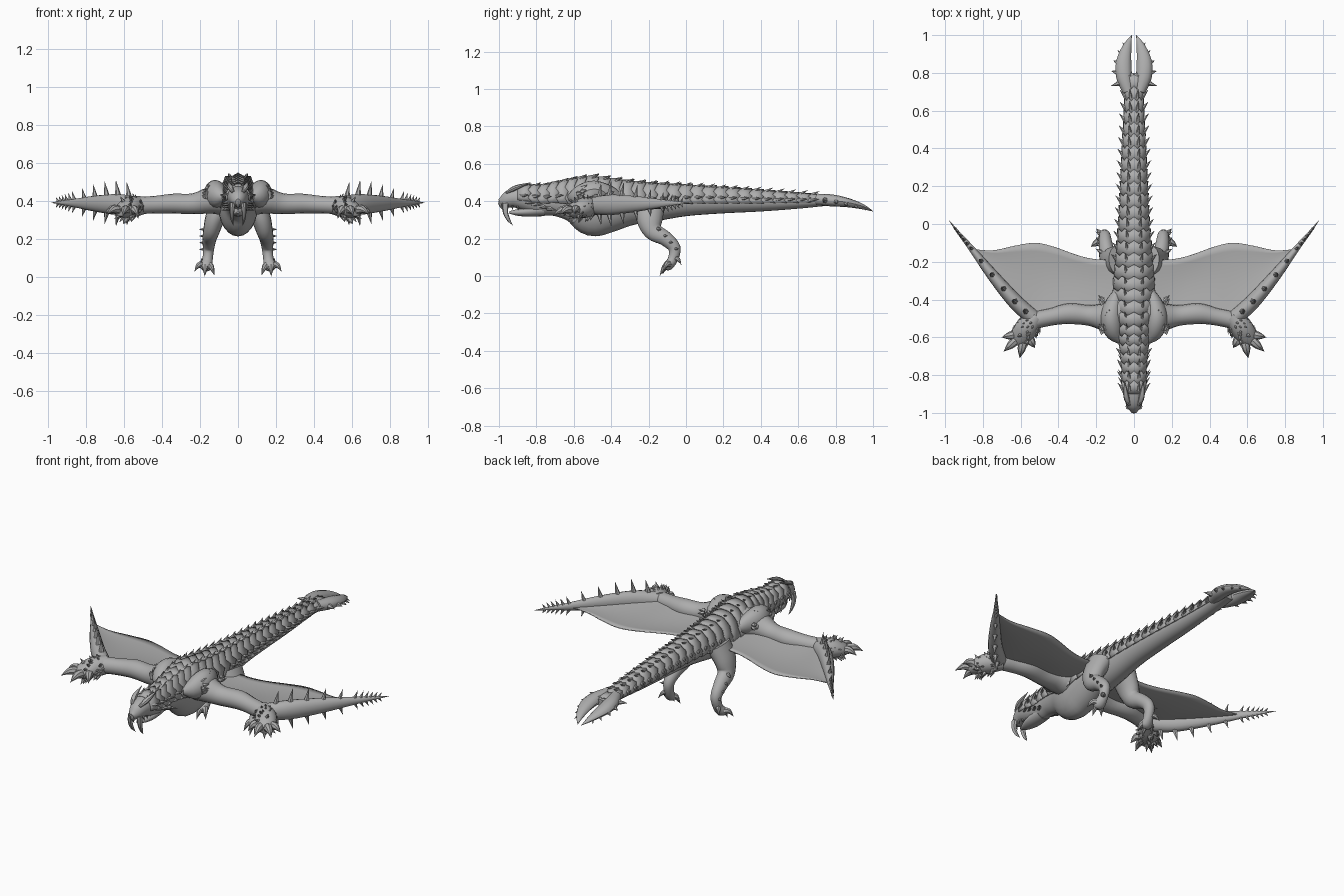
import bpy, bmesh, math, random
from mathutils import Vector

random.seed(4)
if "Cube" in bpy.data.objects:
    bpy.data.objects.remove(bpy.data.objects["Cube"], do_unlink=True)

# One stone grey for the whole creature
hide_grey = bpy.data.materials.new("hide_grey")
hide_grey.use_nodes = True
GREY = (0.42, 0.42, 0.42, 1)
hide_grey.diffuse_color = GREY
hide_grey.node_tree.nodes["Principled BSDF"].inputs["Base Color"].default_value = GREY
parts = []


def add_part(name, verts, faces, mirror=False, thickness=0):
    mesh = bpy.data.meshes.new(name)
    mesh.from_pydata([tuple(v) for v in verts], [], faces)
    bm = bmesh.new()
    bm.from_mesh(mesh)
    bmesh.ops.recalc_face_normals(bm, faces=bm.faces)
    bm.to_mesh(mesh)
    bm.free()
    mesh.materials.append(hide_grey)
    obj = bpy.data.objects.new(name, mesh)
    bpy.context.collection.objects.link(obj)
    if thickness:
        solid = obj.modifiers.new("thickness", 'SOLIDIFY')
        solid.thickness = thickness
        solid.offset = 0
    if mirror:
        obj.modifiers.new("mirror", 'MIRROR').use_mirror_merge = False
    parts.append(obj)
    return obj


def refine(rows, steps=4):
    """Catmull-Rom interpolation of rows of any width."""
    out = []
    last = len(rows) - 1
    for i in range(last):
        p0, p1, p2, p3 = (rows[max(0, min(last, i + k))] for k in (-1, 0, 1, 2))
        for s in range(steps):
            t = s / steps
            out.append([b + t * (c - a) / 2 + t * t * (a - 2.5 * b + 2 * c - d / 2)
                        + t ** 3 * (3 * b - a - 3 * c + d) / 2
                        for a, b, c, d in zip(p0, p1, p2, p3)])
    return out + [list(rows[-1])]


def loft(name, rows, ref=(0, 0, 1), sides=16, mirror=True):
    """Rows are x, y, z, side radius, up radius."""
    path = refine(rows)
    verts, faces = [], []
    for i, row in enumerate(path):
        ahead, behind = path[min(i + 1, len(path) - 1)], path[max(i - 1, 0)]
        tangent = (Vector(ahead[:3]) - Vector(behind[:3])).normalized()
        side = tangent.cross(Vector(ref)).normalized()
        up = side.cross(tangent)
        for k in range(sides):
            a = math.tau * k / sides
            verts.append(Vector(row[:3]) + side * math.cos(a) * max(row[3], .001)
                         + up * math.sin(a) * max(row[4], .001))
    for i in range(len(path) - 1):
        for k in range(sides):
            n = (k + 1) % sides
            faces.append((i * sides + k, i * sides + n, (i + 1) * sides + n, (i + 1) * sides + k))
    faces.append(tuple(range(sides)))
    faces.append(tuple(range(len(verts) - sides, len(verts))))
    return add_part(name, verts, faces, mirror)


def spikes(name, items, sides=6):
    """Items are base point, tip point and base radius; mirrored left to right."""
    verts, faces = [], []
    for base, tip, radius in items:
        base, tip = Vector(base), Vector(tip)
        turn = Vector((0, 0, 1)).rotation_difference(tip - base)
        start = len(verts)
        for k in range(sides):
            a = math.tau * k / sides
            verts.append(base + turn @ Vector((math.cos(a) * radius, math.sin(a) * radius, 0)))
        verts.append(tip)
        faces += [(start + k, start + (k + 1) % sides, start + sides) for k in range(sides)]
        faces.append(tuple(range(start, start + sides)))
    add_part(name, verts, faces, True)


def claw(name, start, tip, radius, lift=0.015):
    mid = [(a + b) / 2 for a, b in zip(start, tip)]
    mid[2] += lift
    loft(name, [(*start, radius, radius), (*mid, radius * .8, radius * .8), (*tip, 0, 0)], sides=8)


# Head, neck, trunk and tail: y, top, bottom, half width
profile = [(-1, .41, .385, .012), (-.97, .44, .365, .035), (-.92, .47, .365, .052),
           (-.85, .485, .345, .06), (-.78, .485, .325, .06), (-.7, .5, .32, .066),
           (-.6, .52, .285, .078), (-.5, .53, .215, .1), (-.42, .52, .23, .105),
           (-.3, .505, .27, .1), (-.18, .495, .29, .09), (0, .485, .32, .075),
           (.2, .472, .335, .066), (.4, .457, .345, .057), (.6, .442, .36, .047),
           (.72, .432, .372, .045), (.8, .42, .38, .045)]
body_rows = [(0, y, (t + b) / 2, w, (t - b) / 2) for y, t, b, w in profile]
loft("body", body_rows, sides=24, mirror=False)
fine_body = refine(body_rows, 8)


def body_at(y):
    for a, b in zip(fine_body, fine_body[1:]):
        if a[1] <= y <= b[1]:
            t = (y - a[1]) / (b[1] - a[1])
            return [p + t * (q - p) for p, q in zip(a, b)][2:]
    return fine_body[-1][2:]


# Overlapping back plates, with a pair of raised ridges and pointed rear edges
verts, faces = [], []
columns = 13
y = -.9
while y < .74:
    length = .055 if y < -.6 else .07
    start = len(verts)
    for row, v in enumerate((0, .6, 1)):
        cz, rx, rz = body_at(y + length * v)
        for k in range(columns):
            a = math.radians(-12 + 204 * k / (columns - 1))
            point = k % 2 == 0
            flare = (1, 1.06, 1.14 if point else 1.07)[row]
            ridge = .1 * v if k in (4, 8) else 0
            verts.append((math.cos(a) * rx * flare, y + length * v + (.018 if row == 2 and point else 0),
                          cz + math.sin(a) * rz * (flare - .04 * v + ridge)))
    for row in range(2):
        for k in range(columns - 1):
            i = start + row * columns + k
            faces.append((i, i + 1, i + columns + 1, i + columns))
    y += length * .9
add_part("back_plates", verts, faces, thickness=.006)

# Side thorns along neck and tail
thorns = []
for i in range(26):
    y = -.88 + i * .062
    cz, rx, rz = body_at(y)
    if not -.58 < y < -.2:
        thorns.append(((rx * .9, y, cz + rz * .2), (rx + .03, y + .04, cz + rz * .25), .014))
    thorns.append(((rx * .4, y, cz + rz * .88), (rx * .5, y + .045, cz + rz + .018), .012))
spikes("side_thorns", thorns)

# Face: lower jaw, hooked fangs, brows and cheek horns
loft("lower_jaw", [(0, -.76, .355, .045, .035), (0, -.84, .345, .045, .028),
                   (0, -.9, .34, .03, .018), (0, -.945, .34, .006, .006)], mirror=False)
loft("fang", [(.028, -.965, .39, .016, .018), (.032, -.965, .34, .012, .014),
              (.03, -.948, .3, .008, .009), (.025, -.925, .27, 0, 0)], ref=(0, 1, 0), sides=8)
loft("beak_tip", [(0, -.97, .41, .025, .025), (0, -.99, .385, .014, .014),
                  (0, -.975, .35, 0, 0)], ref=(0, 1, 0), sides=8, mirror=False)
loft("brow", [(.025, -.96, .445, .008, .008), (.042, -.91, .472, .015, .013),
              (.05, -.83, .5, 0, 0)], sides=8)
spikes("cheek_horns", [((.045, -.86 + i * .04, .4 - i * .012),
                        (.085, -.81 + i * .04, .385 - i * .012), .015) for i in range(4)]
       + [((.03, -.93 + i * .03, .375), (.032, -.925 + i * .03, .35), .007) for i in range(3)])

# Forked tail tip with outward barbs
fork = [(.03, .7, .41, .03, .03), (.052, .78, .404, .042, .032), (.054, .86, .393, .04, .025),
        (.036, .94, .372, .023, .015), (.012, 1, .346, .001, .001)]
loft("tail_fork", fork, sides=12)
spikes("fork_barbs", [((.06, .75, .405), (.125, .73, .405), .022),
                      ((.08, .8, .4), (.122, .81, .39), .018),
                      ((.08, .85, .392), (.11, .865, .375), .015),
                      ((.06, .9, .382), (.09, .92, .36), .013),
                      ((.045, .94, .37), (.062, .962, .35), .009)])

# Wing arm, shoulder and long outer finger
loft("wing_arm", [(.03, -.46, .41, .11, .1), (.13, -.49, .405, .085, .075),
                  (.23, -.485, .385, .055, .055), (.34, -.475, .385, .055, .052),
                  (.43, -.49, .38, .046, .046), (.52, -.51, .375, .045, .045),
                  (.57, -.54, .37, .035, .04)])
loft("shoulder", [(.07, -.62, .42, .02, .02), (.105, -.57, .425, .05, .06),
                  (.12, -.49, .435, .06, .075), (.1, -.4, .43, .04, .05), (.08, -.34, .42, .01, .01)])
finger = [(.53, -.5, .375, .042, .045), (.63, -.41, .38, .04, .055), (.75, -.27, .385, .03, .042),
          (.86, -.13, .388, .016, .022), (.93, -.045, .39, .008, .01), (.98, .02, .39, .001, .001)]
loft("wing_finger", finger)
barbs = []
for i, (x, y, z, rx, rz) in enumerate(refine(finger)[2:18]):
    size = .015 + rz * 1.1
    barbs.append(((x, y, z + rz * .8), (x + .012, y + .01, z + rz + size), .006 + rz * .2))
    barbs.append(((x, y, z - rz * .8), (x + .012, y + .01, z - rz - size * .8), .006 + rz * .2))
spikes("finger_barbs", barbs[::2][::2] + barbs[1::2][::2] + barbs[20:])

# Wing membrane: x, front y, rear y
stations = refine([(.06, -.45, -.19), (.2, -.48, -.187), (.3, -.475, -.165), (.42, -.485, -.122),
                   (.52, -.5, -.1), (.63, -.41, -.115), (.75, -.27, -.14), (.87, -.12, -.13)])
verts, faces = [], []
span = 10
for i, (x, front, rear) in enumerate(stations):
    sag = .03 * math.sin(math.pi * min(1, x / .87))
    for k in range(span):
        v = k / (span - 1)
        verts.append((x, front + (rear - front) * v, .388 - sag * math.sin(v * 2.2)))
        if i and k:
            n = i * span + k
            faces.append((n, n - 1, n - span - 1, n - span))
add_part("wing_membrane", verts, faces, True, .005)

# Hand with claws and a shaggy crust of spines
loft("hand", [(.51, -.49, .375, .045, .05), (.565, -.545, .365, .06, .055),
              (.6, -.6, .35, .055, .04), (.62, -.635, .34, .03, .022)])
for tip in ((.525, -.655, .32), (.605, -.71, .325), (.69, -.675, .33), (.7, -.6, .335)):
    root = (.585 + (tip[0] - .6) * .4, -.585 + (tip[1] + .6) * .35, .35)
    claw("hand_claw", root, tip, .025)
crust = []
for i in range(45):
    a, v = random.uniform(0, math.tau), random.random()
    centre = Vector((.53 + .07 * v, -.51 - .09 * v, .365 - .015 * v))
    out = Vector((.72 * math.cos(a), .6 * math.cos(a), math.sin(a)))
    base = centre + out * .045
    crust.append((base, base + out * .03 + Vector((.012, -.015, 0)), .012))
spikes("hand_spines", crust, 5)
shoulder_scales = []
for i in range(24):
    a, y = random.uniform(-.5, 1.5), random.uniform(-.58, -.4)
    out = Vector((math.cos(a), 0, math.sin(a)))
    base = Vector((.115, y, .432)) + out * .05
    shoulder_scales.append((base, base + out * .025 + Vector((0, .025, 0)), .015))
spikes("shoulder_scales", shoulder_scales, 5)

# Hind leg, toes and heel spur
loft("hind_leg", [(.08, -.19, .39, .06, .08), (.12, -.195, .31, .052, .072),
                  (.14, -.175, .24, .043, .052), (.15, -.11, .2, .037, .04),
                  (.155, -.062, .15, .03, .033), (.16, -.07, .09, .027, .027),
                  (.168, -.095, .055, .034, .026), (.17, -.11, .04, .02, .015)], ref=(0, 1, 0))
for tip in ((.125, -.125, .01), (.175, -.14, .002), (.228, -.12, .03)):
    claw("toe", (.168 + (tip[0] - .17) * .3, -.09, .062), tip, .019)
claw("heel_spur", (.165, -.06, .09), (.2, -.025, .06), .015)
spikes("leg_thorns", [((.17, -.15 + i * .03, .25 - i * .035),
                       (.205, -.13 + i * .03, .25 - i * .035), .013) for i in range(4)])

# Smooth hide with crisp edges
bpy.ops.object.select_all(action='DESELECT')
for obj in parts:
    obj.select_set(True)
bpy.context.view_layer.objects.active = parts[0]
bpy.ops.object.shade_smooth_by_angle(angle=math.radians(40))
